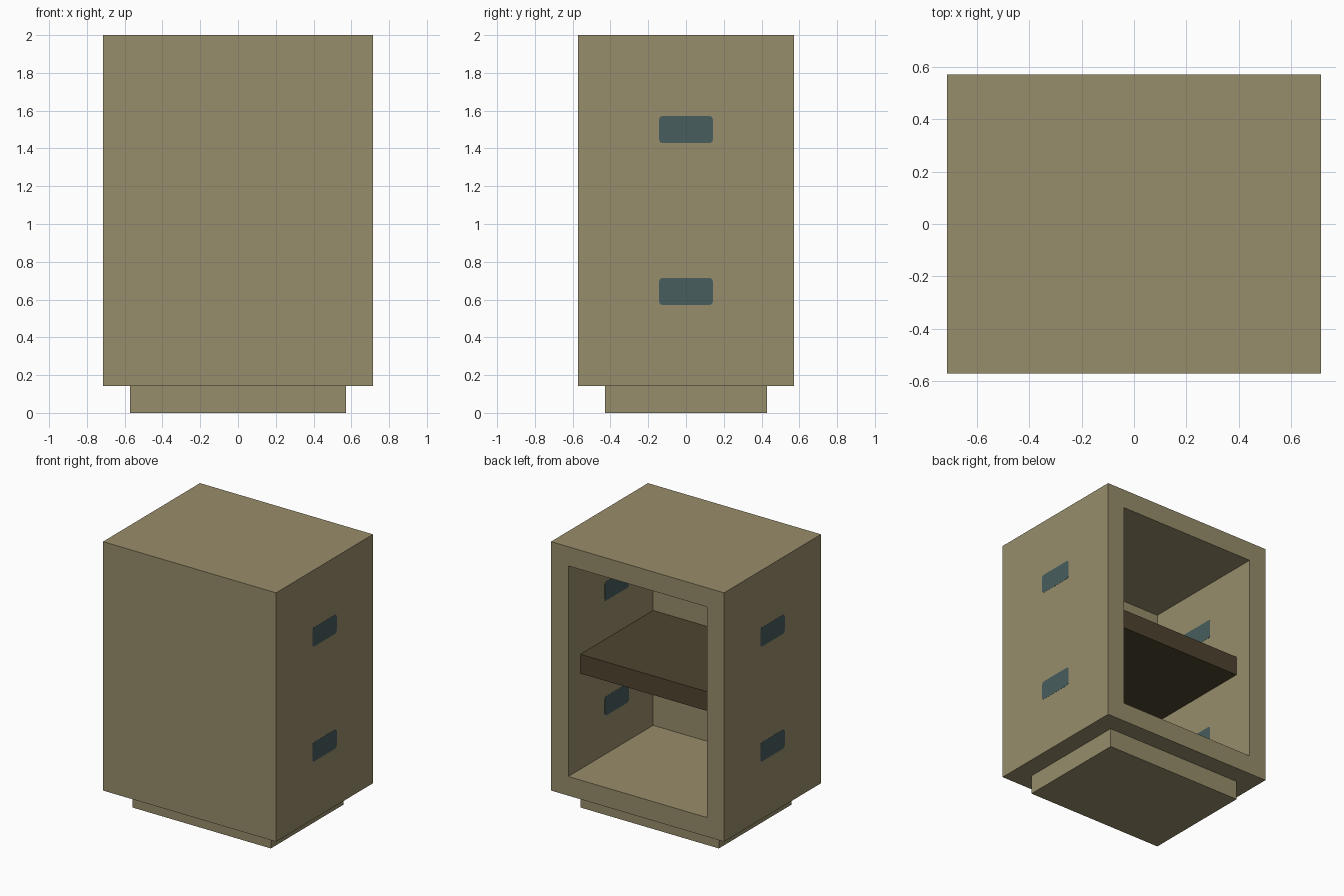
import bpy, bmesh
from mathutils import Vector

if "Cube" in bpy.data.objects:
    bpy.data.objects.remove(bpy.data.objects["Cube"])

U = 1 / 7  # panel thickness, the unit of the whole design


def material(name, rgb):
    m = bpy.data.materials.new(name)
    m.diffuse_color = (*rgb, 1)
    m.use_nodes = True
    m.node_tree.nodes["Principled BSDF"].inputs["Base Color"].default_value = m.diffuse_color
    return m


OLIVE = material("olive_tan", (0.312, 0.266, 0.147))
BROWN = material("dark_brown", (0.076, 0.058, 0.028))
TEAL = material("slate_teal", (0.065, 0.110, 0.110))


def finish(name, bm, mat):
    mesh = bpy.data.meshes.new(name)
    bm.to_mesh(mesh)
    bm.free()
    mesh.materials.append(mat)
    obj = bpy.data.objects.new(name, mesh)
    bpy.context.collection.objects.link(obj)
    return obj


def box(size, centre):
    bm = bmesh.new()
    bmesh.ops.create_cube(bm, size=1)
    bmesh.ops.scale(bm, vec=size, verts=bm.verts)
    bmesh.ops.translate(bm, vec=centre, verts=bm.verts)
    return bm


# Cabinet: a box whose back face is inset and pushed in to hollow it out
bm = box((10 * U, 8 * U, 13 * U), (0, 0, 7.5 * U))
back = max(bm.faces, key=lambda f: f.calc_center_median().y)
bmesh.ops.inset_region(bm, faces=[back], thickness=U, use_even_offset=True)
new = bmesh.ops.extrude_face_region(bm, geom=[back])["geom"]
bmesh.ops.translate(bm, vec=Vector((0, -7 * U, 0)),
                    verts=[v for v in new if isinstance(v, bmesh.types.BMVert)])
if back.is_valid:
    bmesh.ops.delete(bm, geom=[back], context='FACES_ONLY')
bmesh.ops.recalc_face_normals(bm, faces=bm.faces)
finish("cabinet", bm, OLIVE)

# Plinth
finish("plinth", box((8 * U, 6 * U, U), (0, 0, U / 2)), OLIVE)

# Shelf, set back one unit from the opening
finish("shelf", box((8 * U, 6 * U, U), (0, 0, 7.5 * U)), BROWN)

# Rounded grips, almost flush with both faces of each side wall
for side, x in (("left", -4.5 * U), ("right", 4.5 * U)):
    for level, z in (("lower", 4.5 * U), ("upper", 10.5 * U)):
        bm = box((U + 0.002, 2 * U, U), (x, 0, z))
        edges = [e for e in bm.edges
                 if abs((e.verts[0].co - e.verts[1].co).normalized().x) > 0.9]
        bmesh.ops.bevel(bm, geom=edges, offset=0.02, segments=3,
                        profile=0.5, affect='EDGES')
        finish(f"{side}_{level}_grip", bm, TEAL)
